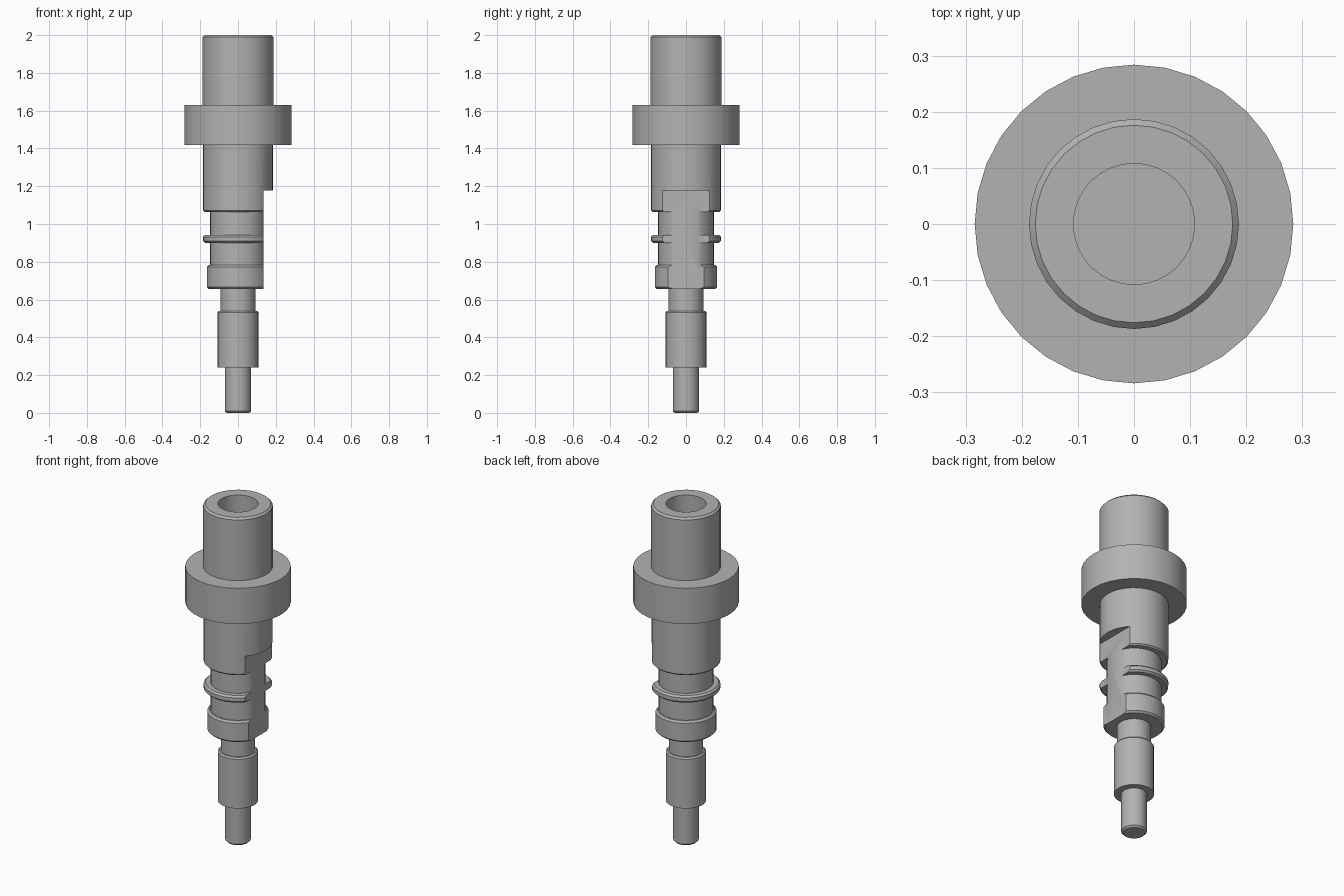
import bpy
import bmesh
import math

cube = bpy.data.objects.get("Cube")
if cube:
    bpy.data.objects.remove(cube, do_unlink=True)

SIDES = 32

steel = bpy.data.materials.new("grey_steel")
steel.use_nodes = True
colour = (0.45, 0.45, 0.45, 1)
steel.diffuse_color = colour
steel.node_tree.nodes["Principled BSDF"].inputs["Base Color"].default_value = colour


def section(radius, bottom, top, low=0.0, high=0.0):
    """Outline of one turned step, with optional chamfers at its ends."""
    points = [(radius - low, bottom)]
    if low:
        points.append((radius, bottom + low))
    if high:
        points.append((radius, top - high))
    points.append((radius - high, top))
    return points


def lathe(name, profile):
    """Revolve a closed outline, running from axis to axis, about z."""
    bm = bmesh.new()
    rings = []
    for r, z in profile:
        if r == 0:
            rings.append([bm.verts.new((0, 0, z))])
        else:
            angles = [math.tau * i / SIDES for i in range(SIDES)]
            rings.append([bm.verts.new((r * math.cos(a), r * math.sin(a), z)) for a in angles])
    for lower, upper in zip(rings, rings[1:]):
        for i in range(SIDES):
            j = (i + 1) % SIDES
            corners = [lower[i % len(lower)], lower[j % len(lower)],
                       upper[j % len(upper)], upper[i % len(upper)]]
            bm.faces.new(list(dict.fromkeys(corners)))
    bmesh.ops.recalc_face_normals(bm, faces=bm.faces)
    mesh = bpy.data.meshes.new(name)
    bm.to_mesh(mesh)
    bm.free()
    mesh.materials.append(steel)
    obj = bpy.data.objects.new(name, mesh)
    bpy.context.collection.objects.link(obj)
    return obj


# Turned steps from the tip upwards, closed by the bore in the top
profile = [(0, 0)]
profile += section(0.069, 0, 0.24, low=0.01)                  # tip pin
profile += section(0.108, 0.24, 0.54, high=0.008)             # lower shaft
profile += section(0.092, 0.54, 0.657)                        # slim neck
profile += section(0.165, 0.657, 0.782, low=0.01, high=0.01)  # collar
profile += section(0.148, 0.782, 0.90)                        # groove below ring
profile += section(0.185, 0.90, 0.942, low=0.01, high=0.01)   # thin ring
profile += section(0.148, 0.942, 1.064)                       # groove above ring
profile += section(0.185, 1.064, 1.417, low=0.008)            # body
profile += section(0.284, 1.417, 1.629)                       # flange
profile += section(0.187, 1.629, 2.0, high=0.011)             # head
profile += [(0.108, 2.0), (0.108, 1.6), (0, 1.6)]             # bore
shaft = lathe("stepped_shaft", profile)

# Flat milled along the left side
bpy.ops.mesh.primitive_cube_add(size=1, location=(0.335, 0, 0.878))
cutter = bpy.context.object
cutter.name = "flat_cutter"
cutter.scale = (0.4, 0.6, 0.6)
cutter.hide_render = True
cutter.hide_set(True)
cutter.data.materials.append(steel)

mill = shaft.modifiers.new("milled_flat", "BOOLEAN")
mill.operation = "DIFFERENCE"
mill.solver = "EXACT"
mill.object = cutter

# Bake the cut so that the flat keeps crisp edges
bpy.context.view_layer.objects.active = shaft
bpy.ops.object.select_all(action="DESELECT")
shaft.select_set(True)
bpy.ops.object.modifier_apply(modifier=mill.name)
bpy.data.objects.remove(cutter, do_unlink=True)
bpy.ops.object.shade_smooth_by_angle(angle=math.radians(30))
